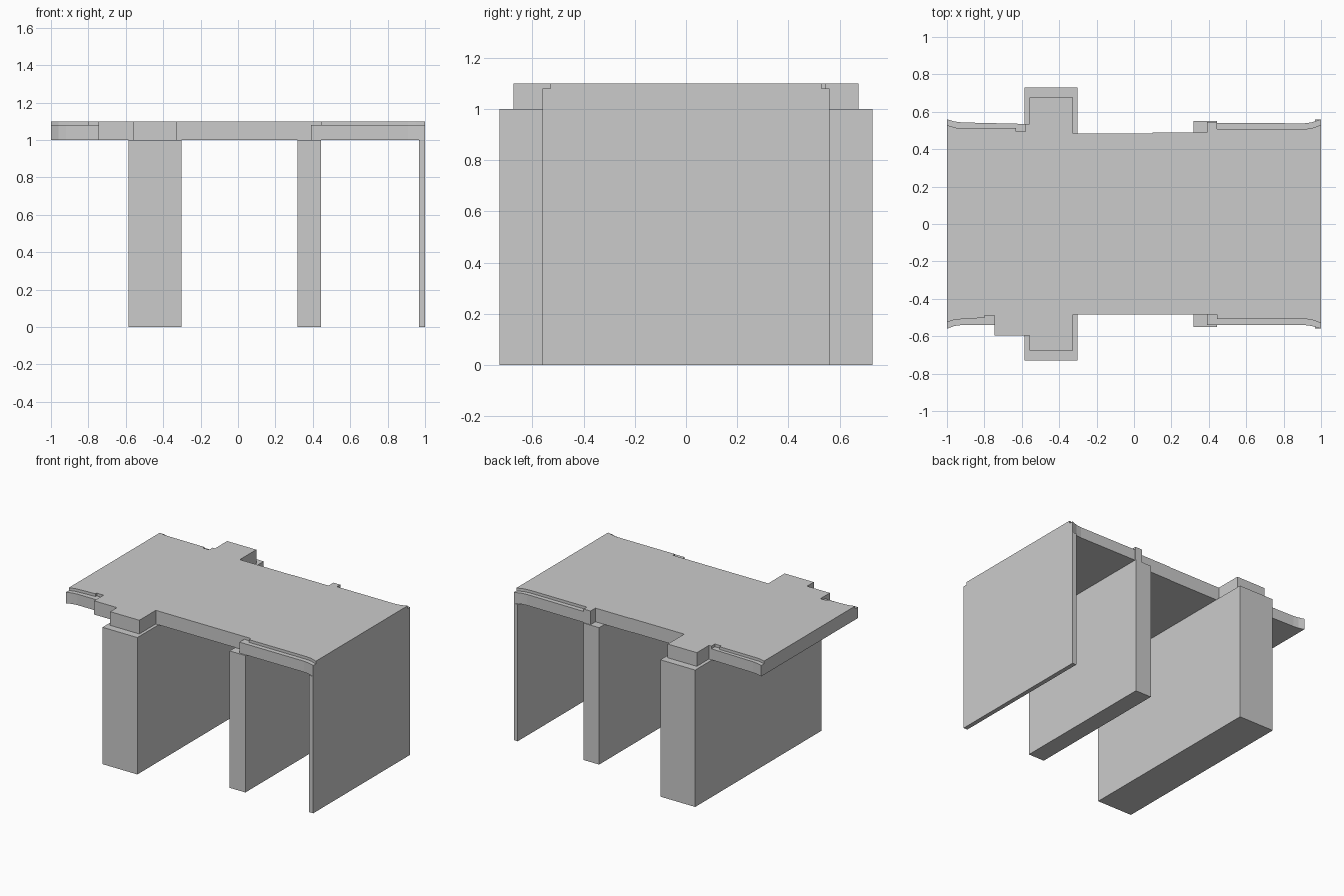
import bpy

if "Cube" in bpy.data.objects:
    bpy.data.objects.remove(bpy.data.objects["Cube"])


def prism(name, outline, z0, z1):
    """Extrude a counter-clockwise plan outline between two heights."""
    n = len(outline)
    verts = [(x, y, z) for z in (z0, z1) for x, y in outline]
    faces = [list(range(n))[::-1], list(range(n, 2 * n))]
    faces += [[i, (i + 1) % n, (i + 1) % n + n, i + n] for i in range(n)]
    mesh = bpy.data.meshes.new(name)
    mesh.from_pydata(verts, [], faces)
    obj = bpy.data.objects.new(name, mesh)
    bpy.context.collection.objects.link(obj)
    return obj


def wall(name, x0, x1, half_y):
    prism(name, [(x0, -half_y), (x1, -half_y), (x1, half_y), (x0, half_y)], 0, 1.0)


# Edges of the deck where the lower ledges join it
front_left = [(-1, -.525), (-.96, -.512), (-.9, -.507), (-.8, -.502),
              (-.8, -.488), (-.745, -.488)]
front_right = [(.445, -.485), (.445, -.507), (.91, -.507), (.95, -.512), (1, -.53)]
back_right = [(1, .53), (.95, .512), (.91, .507), (.445, .507)]
back_left = [(-.58, .535), (-.58, .495), (-.63, .495), (-.63, .512),
             (-.95, .514), (-1, .528)]

# Full-height deck slab with corbels over the piers
deck = (front_left
        + [(-.745, -.597), (-.56, -.597), (-.56, -.675), (-.325, -.675), (-.325, -.485)]
        + front_right + back_right
        + [(.445, .545), (.39, .545), (.39, .488), (.1, .488), (.1, .485),
           (-.325, .485), (-.325, .675), (-.56, .675), (-.56, .535)]
        + back_left)
prism("deck", deck, 1.0, 1.1)

# Lower ledges along the deck sides, flaring at the ends
ledges = {
    "ledge_front_left": front_left[::-1]
    + [(-1, -.56), (-.96, -.545), (-.92, -.54), (-.745, -.54)],
    "ledge_front_right": front_right[::-1]
    + [(.39, -.485), (.39, -.54), (.91, -.54), (.95, -.545), (1, -.56)],
    "ledge_back_right": back_right[::-1]
    + [(1, .56), (.95, .543), (.91, .538), (.445, .541)],
    "ledge_back_left": back_left[::-1]
    + [(-.92, .543), (-.96, .548), (-1, .56)],
}
for name, outline in ledges.items():
    prism(name, outline, 1.0, 1.08)

# Supporting piers and end wall
wall("wide_pier", -.585, -.303, .729)
wall("narrow_pier", .317, .445, .55)
wall("end_wall", .968, 1.0, .56)
